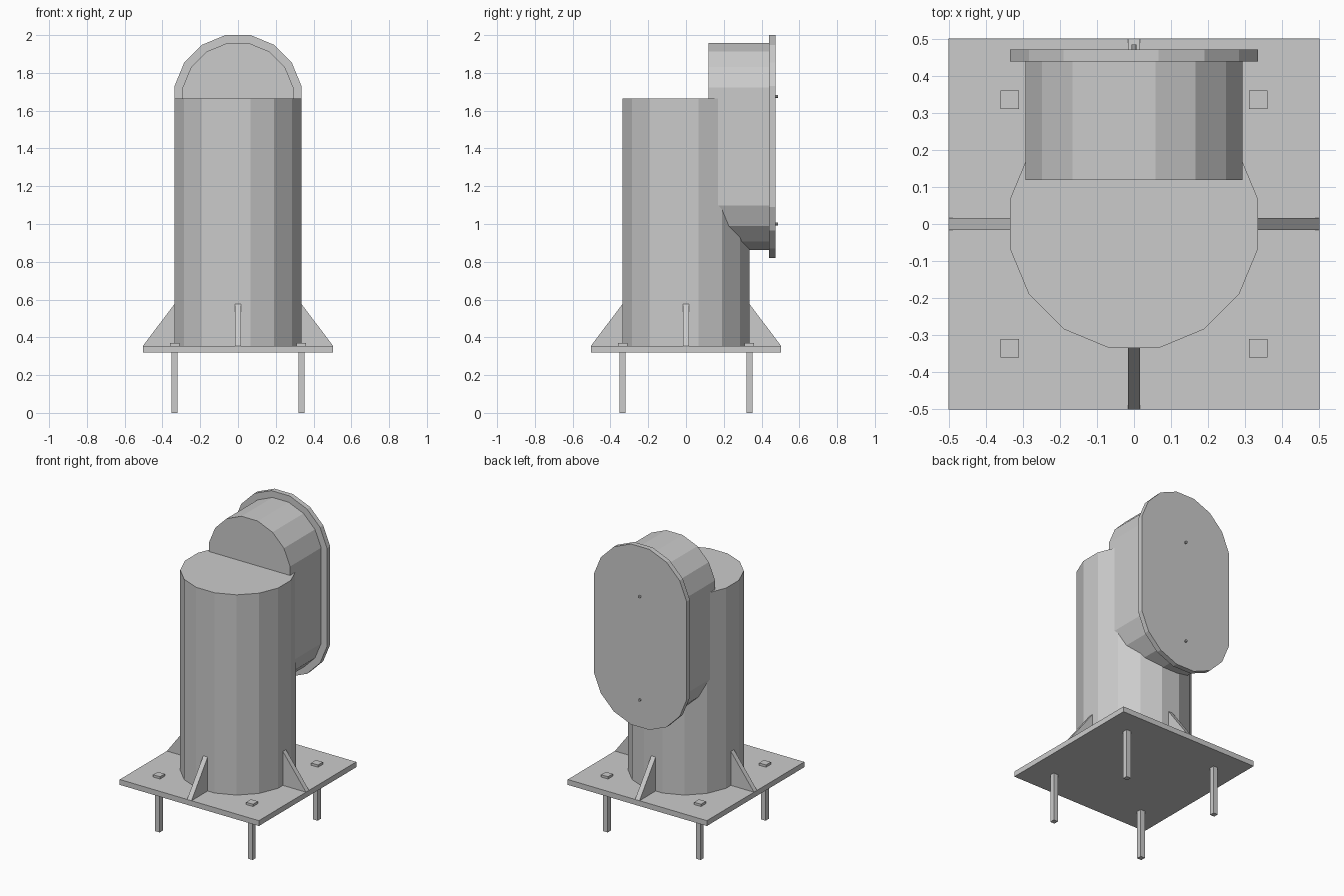
import bpy, bmesh
from math import sin, cos, radians, pi
from mathutils import Matrix, Vector

if "Cube" in bpy.data.objects:
    bpy.data.objects.remove(bpy.data.objects["Cube"])


def prism(name, base, offset):
    """Extrude a planar outline (list of 3D points) along offset."""
    bm = bmesh.new()
    face = bm.faces.new([bm.verts.new(p) for p in base])
    ext = bmesh.ops.extrude_face_region(bm, geom=[face], use_keep_orig=True)
    moved = [g for g in ext["geom"] if isinstance(g, bmesh.types.BMVert)]
    bmesh.ops.translate(bm, vec=offset, verts=moved)
    bmesh.ops.recalc_face_normals(bm, faces=bm.faces)
    mesh = bpy.data.meshes.new(name)
    bm.to_mesh(mesh)
    bm.free()
    obj = bpy.data.objects.new(name, mesh)
    bpy.context.collection.objects.link(obj)
    return obj


def ring(r, n=16):
    """Polygon points with flats facing the axes."""
    return [(r * cos((i + 0.5) * 2 * pi / n), r * sin((i + 0.5) * 2 * pi / n)) for i in range(n)]


def box(name, x, y, z0, z1, half):
    pts = [(x + sx * half, y + sy * half, z0) for sx, sy in ((-1, -1), (1, -1), (1, 1), (-1, 1))]
    return prism(name, pts, (0, 0, z1 - z0))


def obround(name, r, y0, y1, z_low=1.156, z_high=1.664):
    """Long rounded outline: a 16-gon split and stretched in z."""
    pts = [(x, y0, z + (z_high if z > 0 else z_low)) for x, z in ring(r)]
    return prism(name, pts, (0, y1 - y0, 0))


# Base plate and main post
box("base_plate", 0, 0, 0.32, 0.355, 0.503)
prism("post", [(x, y, 0.355) for x, y in ring(0.3425)], (0, 0, 1.309))

# Four gussets around the post
for i in range(4):
    rot = Matrix.Rotation(radians(90 * i), 3, 'Z')
    tri = [(0.33, -0.016, 0.355), (0.503, -0.016, 0.355), (0.335, -0.016, 0.578), (0.33, -0.016, 0.578)]
    prism(f"gusset_{i + 1}", [rot @ Vector(p) for p in tri], rot @ Vector((0, 0.032, 0)))

# Anchor bolts with square heads
for sx in (-1, 1):
    for sy in (-1, 1):
        box("bolt_shaft", sx * 0.336, sy * 0.336, 0, 0.355, 0.016)
        box("bolt_head", sx * 0.336, sy * 0.336, 0.355, 0.37, 0.025)

# Rear housing, cover and cover screws
obround("housing", 0.299, 0.119, 0.44)
obround("cover", 0.3425, 0.44, 0.473)
for z in (1.0, 1.675):
    prism("cover_screw", [(x, 0.473, z + dz) for x, dz in ring(0.008, 8)], (0, 0.013, 0))
